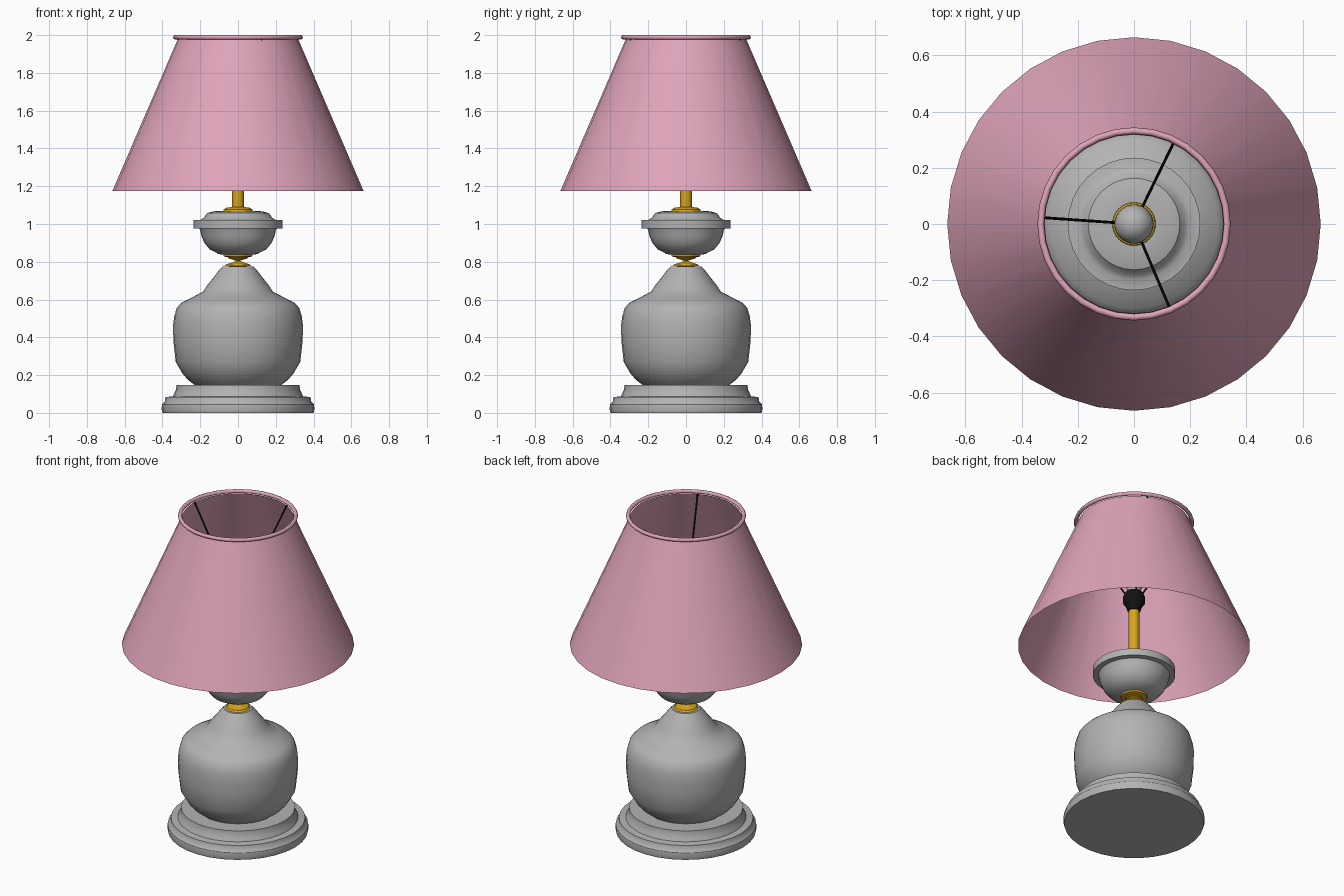
import bpy, bmesh, math
from mathutils import Vector

if "Cube" in bpy.data.objects:
    bpy.data.objects.remove(bpy.data.objects["Cube"])


def material(name, rgb):
    m = bpy.data.materials.new(name)
    m.diffuse_color = (*rgb, 1)
    m.use_nodes = True
    m.node_tree.nodes["Principled BSDF"].inputs["Base Color"].default_value = m.diffuse_color
    return m


GREY = material("ceramic grey", (0.45, 0.45, 0.45))
PINK = material("shade pink", (0.74, 0.37, 0.49))
GOLD = material("brass gold", (0.68, 0.37, 0.01))
BLACK = material("wire black", (0.006, 0.006, 0.006))


def finish(name, bm, mat, angle=35):
    bmesh.ops.recalc_face_normals(bm, faces=bm.faces)
    mesh = bpy.data.meshes.new(name)
    bm.to_mesh(mesh)
    bm.free()
    mesh.materials.append(mat)
    ob = bpy.data.objects.new(name, mesh)
    bpy.context.collection.objects.link(ob)
    bpy.ops.object.select_all(action='DESELECT')
    bpy.context.view_layer.objects.active = ob
    ob.select_set(True)
    bpy.ops.object.shade_smooth_by_angle(angle=math.radians(angle))
    return ob


def lathe(name, profile, mat, steps=32, closed=False, angle=35):
    """Revolve (radius, height) points around the z axis."""
    bm = bmesh.new()
    pts = profile + profile[:1] if closed else profile
    verts = [bm.verts.new((r, 0, z)) for r, z in pts]
    edges = [bm.edges.new(p) for p in zip(verts, verts[1:])]
    bmesh.ops.spin(bm, geom=verts + edges, cent=(0, 0, 0), axis=(0, 0, 1),
                   angle=math.tau, steps=steps)
    bmesh.ops.remove_doubles(bm, verts=bm.verts, dist=0.0005)
    return finish(name, bm, mat, angle)


def rod(name, a, b, radius, mat):
    a, b = Vector(a), Vector(b)
    bm = bmesh.new()
    bmesh.ops.create_cone(bm, cap_ends=True, segments=8, radius1=radius,
                          radius2=radius, depth=(b - a).length)
    turn = (b - a).to_track_quat('Z', 'Y').to_matrix()
    for v in bm.verts:
        v.co = turn @ v.co + (a + b) / 2
    return finish(name, bm, mat)


# stepped foot
lathe("foot", [(0, 0), (0.4, 0), (0.405, 0.02), (0.402, 0.045), (0.388, 0.06),
               (0.384, 0.083), (0.345, 0.088), (0.337, 0.105), (0.328, 0.125),
               (0.326, 0.148), (0, 0.15)], GREY)

# round ceramic body
lathe("body", [(0, 0.148), (0.23, 0.148), (0.265, 0.175), (0.295, 0.21),
               (0.33, 0.27), (0.342, 0.38), (0.344, 0.46), (0.338, 0.51),
               (0.325, 0.555), (0.3, 0.582), (0.24, 0.613), (0.185, 0.642),
               (0.163, 0.675), (0.135, 0.71), (0.105, 0.75), (0.082, 0.775),
               (0, 0.778)], GREY)

# pinched brass neck between body and cup
lathe("neck", [(0, 0.775), (0.07, 0.777), (0.062, 0.787), (0.03, 0.796),
               (0.01, 0.805), (0.03, 0.812), (0.05, 0.817), (0.05, 0.823),
               (0.075, 0.828), (0.077, 0.838), (0, 0.84)], GOLD)

# ceramic cup with a projecting ring
lathe("cup", [(0, 0.836), (0.1, 0.84), (0.15, 0.866), (0.178, 0.9),
              (0.193, 0.935), (0.2, 0.965), (0.205, 0.975), (0.236, 0.977),
              (0.236, 1.02), (0.2, 1.022), (0.182, 1.032), (0.163, 1.058),
              (0.13, 1.067), (0.085, 1.07), (0, 1.07)], GREY)

# brass cap and stem
lathe("stem_cap", [(0, 1.068), (0.077, 1.07), (0.075, 1.078), (0.06, 1.086),
                   (0.03, 1.09), (0, 1.09)], GOLD)
lathe("stem", [(0, 1.085), (0.031, 1.085), (0.031, 1.42), (0, 1.42)], GOLD)

# bulb holder and bulb
lathe("socket", [(0, 1.4), (0.036, 1.4), (0.045, 1.43), (0.062, 1.455),
                 (0.064, 1.49), (0.05, 1.52), (0, 1.52)], BLACK)
lathe("bulb", [(0, 1.515), (0.038, 1.515), (0.042, 1.55), (0.06, 1.59),
               (0.07, 1.63), (0.067, 1.66), (0.05, 1.69), (0.026, 1.705),
               (0, 1.71)], GREY)

# three wires holding the shade
for i, deg in enumerate((64, 176, -67)):
    c, s = math.cos(math.radians(deg)), math.sin(math.radians(deg))
    rod(f"shade_wire_{i + 1}", (0.045 * c, 0.045 * s, 1.51),
        (0.32 * c, 0.32 * s, 1.98), 0.005, BLACK)

# conical shade and its rolled top rim
lathe("shade", [(0.665, 1.175), (0.318, 1.98)], PINK)
rim = [(0.332 + 0.012 * math.cos(t * math.tau / 8),
        1.988 + 0.012 * math.sin(t * math.tau / 8)) for t in range(8)]
lathe("shade_rim", rim, PINK, closed=True, angle=50)
